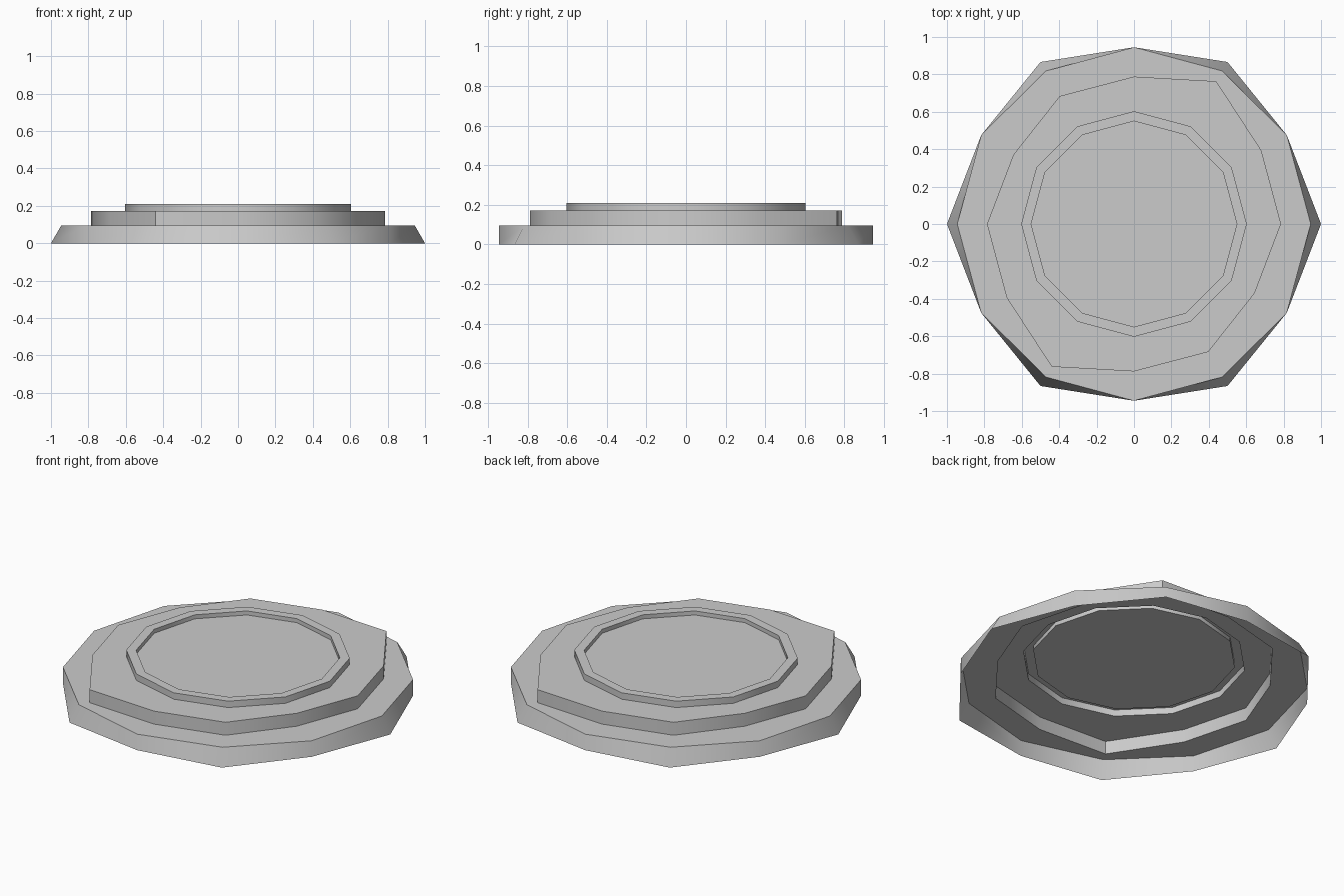
import bpy, math

if "Cube" in bpy.data.objects:
    bpy.data.objects.remove(bpy.data.objects["Cube"])


def half_turn(points):
    """Complete a 12-point outline by rotating its first six points 180 degrees."""
    return points + [(-x, -y) for x, y in points]


def circle(r):
    return [(r * math.cos(math.tau * i / 12), r * math.sin(math.tau * i / 12)) for i in range(12)]


def loft(name, loops, cap=False):
    """Skin 12-sided (outline, z) loops from outside/bottom to inside/top."""
    verts = [(x, y, z) for outline, z in loops for x, y in outline]
    faces = []
    for k in range(len(loops) - 1):
        for i in range(12):
            j = (i + 1) % 12
            faces.append((k * 12 + i, k * 12 + j, k * 12 + 12 + j, k * 12 + 12 + i))
    if cap:
        faces.append(tuple(range(len(verts) - 12, len(verts))))
    mesh = bpy.data.meshes.new(name)
    mesh.from_pydata(verts, [], faces)
    mesh.update()
    obj = bpy.data.objects.new(name, mesh)
    bpy.context.collection.objects.link(obj)
    bpy.ops.object.select_all(action='DESELECT')
    obj.select_set(True)
    bpy.context.view_layer.objects.active = obj
    bpy.ops.object.shade_smooth_by_angle(angle=math.radians(40))
    return obj


# Outlines
foot = half_turn([(1, 0), (.817, .475), (.5, .866), (0, .945), (-.5, .866), (-.817, .475)])
shoulder = half_turn([(.945, 0), (.817, .475), (.472, .818), (0, .945), (-.472, .818), (-.817, .475)])
step = half_turn([(.786, 0), (.681, .393), (.44, .763), (0, .788), (-.397, .684), (-.645, .37)])
rim_outer, rim_inner = circle(.603), circle(.55)

# Open-bottomed shell: flared base, uneven middle step, rim with recessed dish
loft("base_tier", [(foot, 0), (shoulder, .095), (step, .095)])
loft("middle_tier", [(step, .095), (step, .172), (rim_outer, .172)])
loft("top_rim_and_dish", [(rim_outer, .172), (rim_outer, .21), (rim_inner, .21), (rim_inner, .186)], cap=True)
